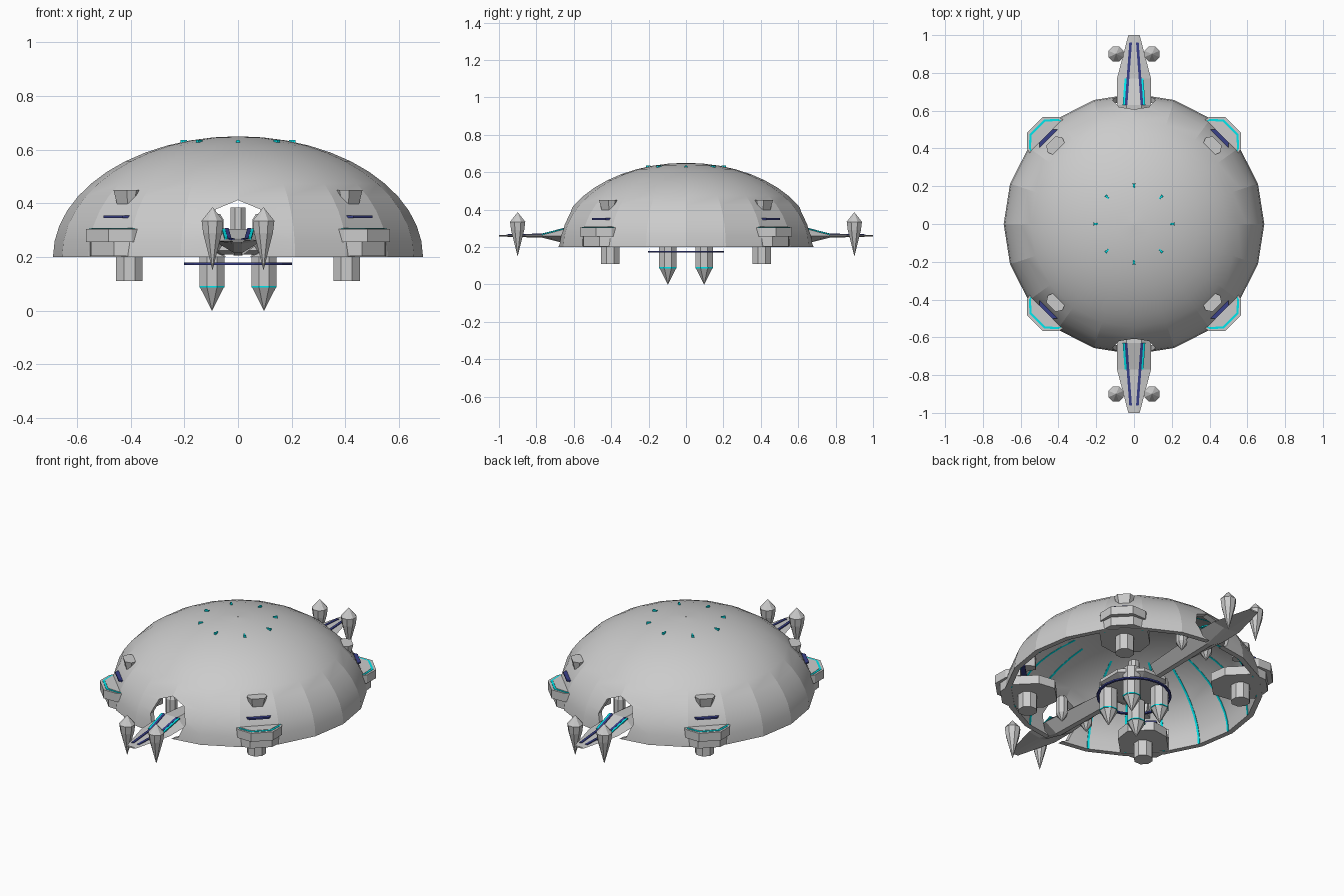
import bpy, bmesh
from math import sin, cos, pi, sqrt, radians

if "Cube" in bpy.data.objects:
    bpy.data.objects.remove(bpy.data.objects["Cube"])


def mat(name, col):
    m = bpy.data.materials.new(name)
    m.diffuse_color = col
    m.use_nodes = True
    m.node_tree.nodes["Principled BSDF"].inputs["Base Color"].default_value = m.diffuse_color
    return m


CYAN = mat("cyan_glow", (0.0, 0.8, 0.85, 1))
NAVY = mat("navy_trim", (0.04, 0.05, 0.25, 1))


def make(name, verts, faces, material=None):
    me = bpy.data.meshes.new(name)
    me.from_pydata(verts, [], faces)
    bm = bmesh.new()
    bm.from_mesh(me)
    bmesh.ops.remove_doubles(bm, verts=bm.verts, dist=1e-5)
    bmesh.ops.recalc_face_normals(bm, faces=bm.faces)
    bm.to_mesh(me)
    bm.free()
    ob = bpy.data.objects.new(name, me)
    bpy.context.collection.objects.link(ob)
    if material:
        me.materials.append(material)
    return ob


def loft(name, rings, material=None, caps=True, closed=False):
    """Skin a list of equal-length point rings."""
    n, m = len(rings[0]), len(rings)
    verts = [p for r in rings for p in r]
    faces = [(i * n + j, i * n + (j + 1) % n, (i + 1) % m * n + (j + 1) % n, (i + 1) % m * n + j)
             for i in range(m if closed else m - 1) for j in range(n)]
    if caps and not closed:
        faces += [tuple(range(n)), tuple(range((m - 1) * n, m * n))]
    return make(name, verts, faces, material)


def lathe(name, profile, x=0, y=0, n=8, material=None, closed=False, phase=0.0):
    rings = [[(x + r * cos(2 * pi * k / n + phase), y + r * sin(2 * pi * k / n + phase), z)
              for k in range(n)] for r, z in profile]
    return loft(name, rings, material, True, closed)


def radial_prism(name, angle, bottom, top, z0, z1, material=None):
    """Prism from half outlines (radius, tangent offset), mirrored about the radial line."""
    c, s = cos(angle), sin(angle)

    def ring(half, z):
        full = half + [(r, -t) for r, t in reversed(half)]
        return [(r * c - t * s, r * s + t * c, z) for r, t in full]
    return loft(name, [ring(bottom, z0), ring(top, z1)], material)


# Hollow dome shell, 20 flat panels round, smooth from rim to crown
def arc(r, h, steps=12):
    return [(max(r * cos(i * pi / 2 / steps), 0.0015), 0.2 + h * sin(i * pi / 2 / steps))
            for i in range(steps + 1)]


dome = lathe("dome_shell", arc(0.69, 0.45) + arc(0.66, 0.42)[::-1], n=20, closed=True)

# Octagonal gateways cut through front and back
N = 8
cutter = loft("gateway_cutter", [[(0.115 * sin(k * pi / 4), y, 0.297 + 0.115 * cos(k * pi / 4))
                                  for k in range(N)] for y in (-1, 1)])
cutter.hide_render = True
cutter.hide_set(True)
mod = dome.modifiers.new("gateways", 'BOOLEAN')
mod.object = cutter
mod.solver = 'EXACT'
bpy.context.view_layer.objects.active = dome
dome.select_set(True)
bpy.ops.object.modifier_apply(modifier=mod.name)
bpy.data.objects.remove(cutter)
bpy.ops.object.shade_smooth_by_angle(angle=radians(12))

# Glowing seams inside the dome
for k in range(20):
    if k in (5, 15):
        continue
    a = k * pi / 10
    rings = []
    for r, z in arc(0.661, 0.421)[:9]:
        rings.append([(q * cos(a) - t * sin(a), q * sin(a) + t * cos(a), z)
                      for q, t in ((r, -0.006), (r, 0.006), (r - 0.006, 0.006), (r - 0.006, -0.006))])
    loft("inner_seam", rings, CYAN)

# Small crown vents
for k in range(8):
    radial_prism("crown_vent", k * pi / 4, [(0.19, 0.004), (0.215, 0.008)],
                 [(0.19, 0.003), (0.215, 0.006)], 0.62, 0.637, CYAN)

# Four corner pods
for k in range(4):
    a = pi / 4 + k * pi / 2
    base = [(0.42, 0.07), (0.5, 0.13), (0.655, 0.13), (0.715, 0.06)]
    radial_prism("pod_base", a, base, base, 0.203, 0.255)
    ledge = [(0.60, 0.135), (0.68, 0.12), (0.742, 0.06)]
    radial_prism("pod_ledge", a, ledge, ledge, 0.255, 0.305)
    trim = [(0.655, 0.115), (0.676, 0.11), (0.728, 0.055)]
    radial_prism("pod_trim", a, trim, trim, 0.304, 0.307, CYAN)
    inner = [(0.645, 0.11), (0.668, 0.104), (0.716, 0.05)]
    radial_prism("pod_deck", a, inner, inner, 0.304, 0.309)
    slot = [(0.58, 0.07), (0.635, 0.07), (0.66, 0.05)]
    radial_prism("pod_slot", a, slot, slot, 0.345, 0.354, NAVY)
    radial_prism("pod_hood", a, [(0.53, 0.02), (0.59, 0.035), (0.605, 0.025)],
                 [(0.53, 0.03), (0.59, 0.055), (0.622, 0.035)], 0.375, 0.45)
    lathe("pod_thruster", [(0.053, 0.11), (0.053, 0.22)], 0.573 * cos(a), 0.573 * sin(a), phase=pi / 8)

# Front and back landing spurs with keel, trim lines and hovering spires
sections = [(1.0, .03, .018, .264, .256), (0.77, .09, .03, .268, .25),
            (0.63, .09, .04, .305, .215), (0.2, .055, .03, .27, .205)]
for s in (-1, 1):
    rings = [[(-hw, s * y, .26), (-tw, s * y, zt), (tw, s * y, zt), (hw, s * y, .26),
              (.015, s * y, zb), (-.015, s * y, zb)] for y, hw, tw, zt, zb in sections]
    loft("landing_spur", rings)
    for x in (-1, 1):
        strip = []
        for y, cx, z in ((0.96, .018, .265), (0.77, .032, .269), (0.63, .042, .305)):
            strip.append([(x * (cx + d), s * y, z + h)
                          for d, h in ((-.007, -.004), (.007, -.004), (.007, .003), (-.007, .003))])
        loft("spur_line", strip, NAVY)
        glow = [[(p + x * 0.011, q, r - 0.001) for p, q, r in ring] for ring in strip[1:]]
        loft("spur_glow", glow, CYAN)
        lathe("hover_spire", [(0.001, .385), (.044, .335), (.038, .29), (.001, .153)],
              x * .095, s * .9, phase=pi / 8)
        lathe("inner_spire", [(.02, .36), (.033, .34), (.033, .25), (.001, .205)],
              x * .085, s * .5, phase=pi / 8)
        # Hanging central spikes
        lathe("central_spike", [(.05, .26), (.05, .09), (.001, .002 - .002)],
              x * .097, s * .097, phase=pi / 8)
        lathe("spike_band", [(.051, .092), (.051, .086)], x * .097, s * .097, phase=pi / 8, material=CYAN)

# Central hub, core and ring
lathe("central_hub", [(.15, .21), (.19, .225), (.19, .245), (.13, .262)], phase=pi / 8)
lathe("core_column", [(.03, .255), (.03, .385)], phase=pi / 8)
lathe("core_collar", [(.055, .26), (.055, .275)], phase=pi / 8)
lathe("halo_ring", [(.202, .17), (.202, .179), (.188, .179), (.188, .17)], n=20, material=NAVY, closed=True)
